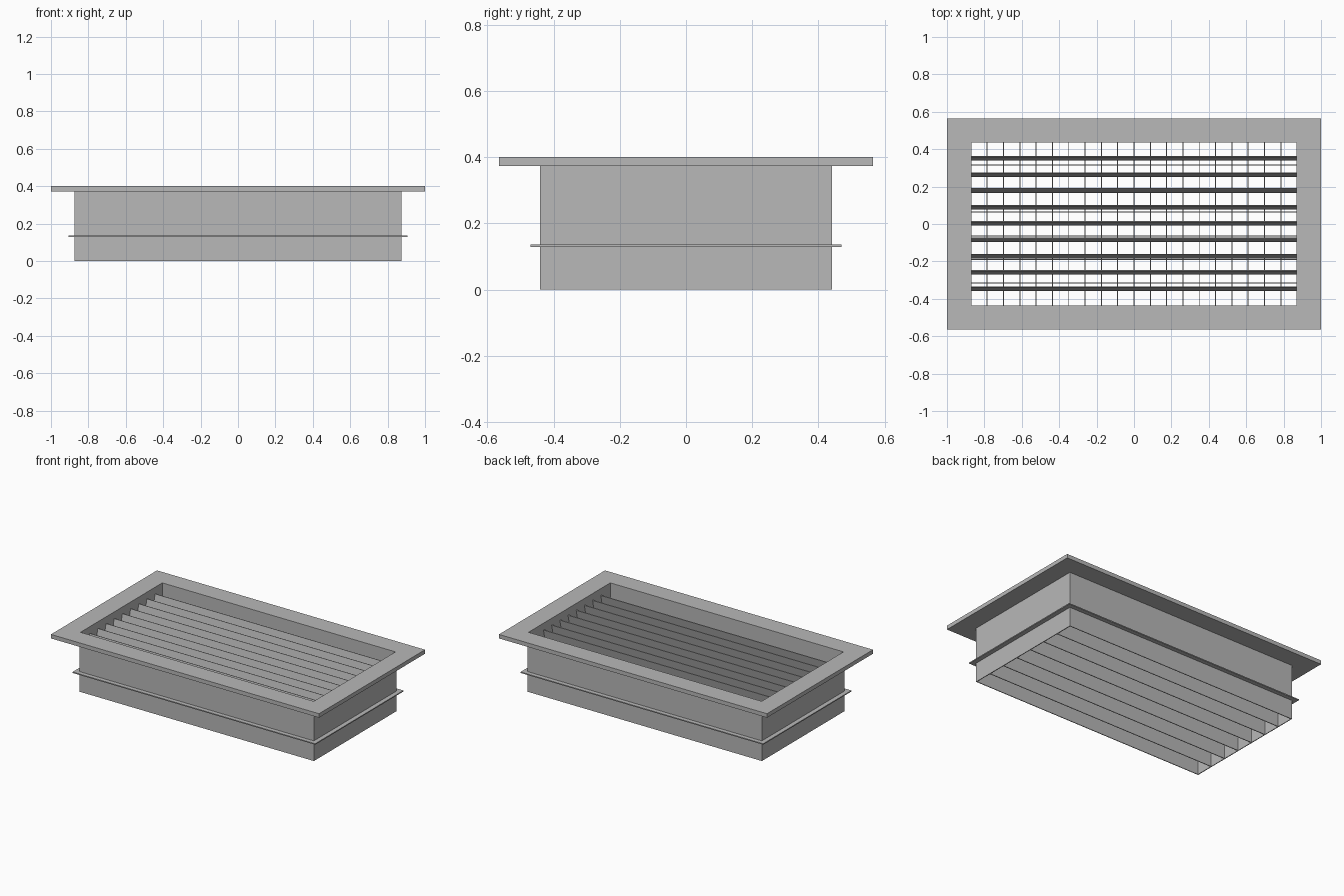
import bpy
import bmesh
from math import radians
from mathutils import Matrix, Vector

cube = bpy.data.objects.get("Cube")
if cube:
    bpy.data.objects.remove(cube, do_unlink=True)

metal = bpy.data.materials.new("grey_metal")
metal.use_nodes = True
grey = (0.48, 0.48, 0.48, 1)
metal.diffuse_color = grey
metal.node_tree.nodes["Principled BSDF"].inputs["Base Color"].default_value = grey


def finish(name, bm):
    bmesh.ops.recalc_face_normals(bm, faces=bm.faces)
    mesh = bpy.data.meshes.new(name)
    bm.to_mesh(mesh)
    bm.free()
    mesh.materials.append(metal)
    obj = bpy.data.objects.new(name, mesh)
    bpy.context.collection.objects.link(obj)
    return obj


def ring(name, outer, inner, z0, z1):
    """Rectangular tube between two half-size rectangles."""
    bm = bmesh.new()
    corners = [(-1, -1), (1, -1), (1, 1), (-1, 1)]
    loops = [[bm.verts.new((sx * h[0], sy * h[1], z)) for sx, sy in corners]
             for h, z in ((outer, z0), (outer, z1), (inner, z1), (inner, z0))]
    for a, b in zip(loops, loops[1:] + loops[:1]):
        for i in range(4):
            j = (i + 1) % 4
            bm.faces.new((a[i], a[j], b[j], b[i]))
    return finish(name, bm)


def blade(name, size, centre, tilt=0):
    bm = bmesh.new()
    bmesh.ops.create_cube(bm, size=1)
    move = (Matrix.Translation(centre) @ Matrix.Rotation(radians(tilt), 4, "X")
            @ Matrix.Diagonal(Vector(size).to_4d()))
    bmesh.ops.transform(bm, matrix=move, verts=bm.verts)
    return finish(name, bm)


# Casing, face frame and mounting rim
opening = (0.87, 0.436)
casing = (0.875, 0.441)
ring("duct_casing", casing, opening, 0, 0.373)
ring("face_frame", (1, 0.565), opening, 0.373, 0.4)
ring("mounting_rim", (0.905, 0.47), casing, 0.129, 0.136)

# Tilted face louvres
pitch = 0.0872
for i in range(-4, 5):
    blade(f"face_louvre_{i + 5}", (1.74, 0.005, 0.085),
          (0, 0.003 + i * pitch, 0.313), -13)

# Upright cross vanes
for i in range(-9, 10):
    blade(f"cross_vane_{i + 10}", (0.005, 0.872, 0.085), (i * pitch, 0, 0.21))

# Damper blades at the bottom
for i in range(6):
    blade(f"damper_blade_{i + 1}", (1.74, 0.005, 0.12),
          (0, (i - 2.5) * 0.126, 0.061))
